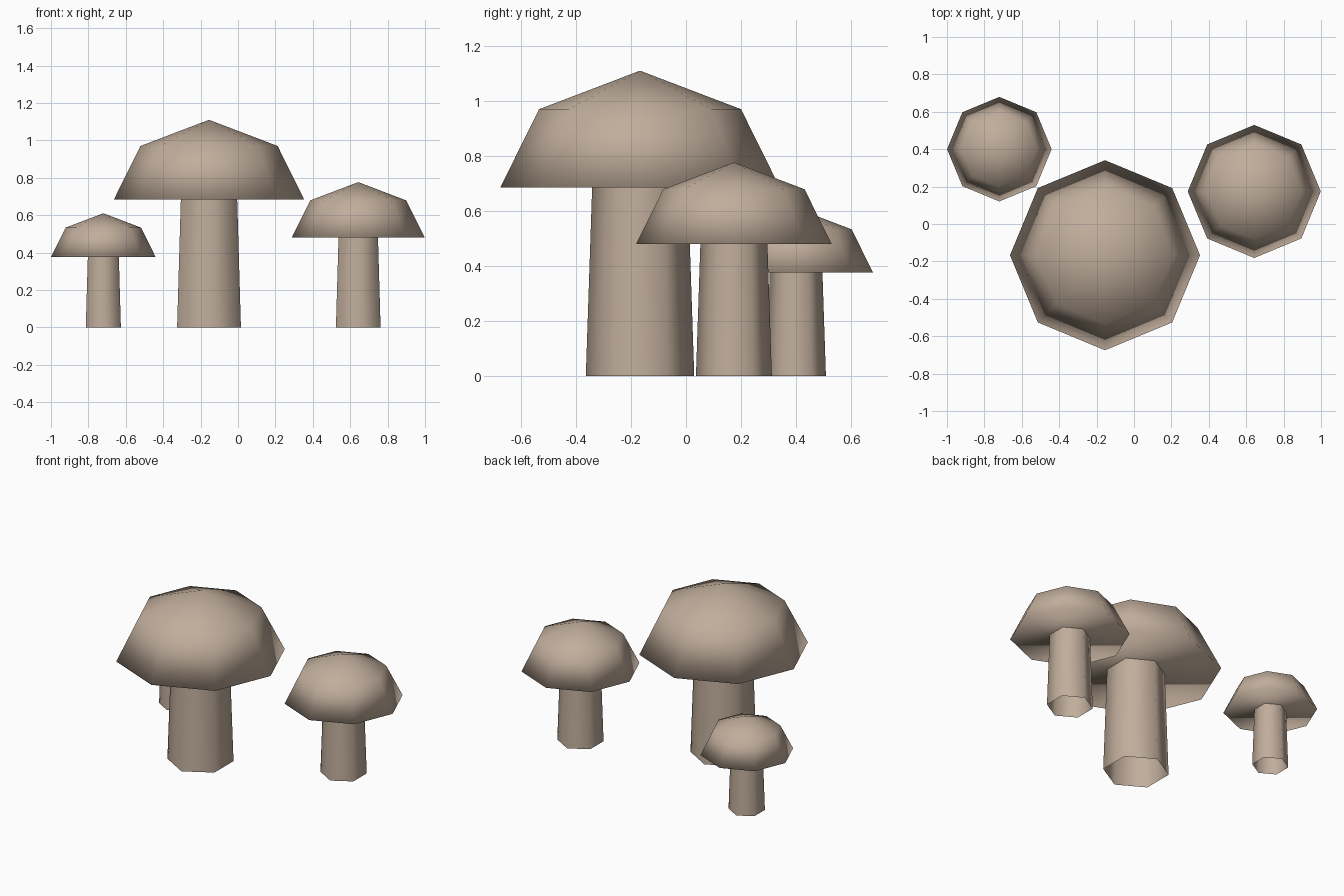
import bpy, bmesh, math

if "Cube" in bpy.data.objects:
    bpy.data.objects.remove(bpy.data.objects["Cube"])

mat = bpy.data.materials.new("mushroom beige")
mat.diffuse_color = (0.53, 0.42, 0.33, 1)
mat.use_nodes = True
mat.node_tree.nodes["Principled BSDF"].inputs["Base Color"].default_value = mat.diffuse_color


def ring(bm, sides, radius, z, turn=0.0):
    return [bm.verts.new((radius * math.cos(turn + math.tau * i / sides),
                          radius * math.sin(turn + math.tau * i / sides), z))
            for i in range(sides)]


def bridge(bm, low, high):
    n = len(low)
    for i in range(n):
        j = (i + 1) % n
        bm.faces.new((low[i], low[j], high[j], high[i]))


def finish(bm, name, x, y, scale):
    for f in bm.faces:
        f.smooth = True
    mesh = bpy.data.meshes.new(name)
    bm.to_mesh(mesh)
    bm.free()
    mesh.materials.append(mat)
    obj = bpy.data.objects.new(name, mesh)
    obj.location = (x, y, 0)
    obj.scale = (scale, scale, scale)
    bpy.context.collection.objects.link(obj)


def mushroom(label, x, y, scale):
    # Six-sided tapered stem, open at both ends
    bm = bmesh.new()
    bridge(bm, ring(bm, 6, 0.197, 0, math.pi / 2),
           ring(bm, 6, 0.174, 0.685, math.pi / 2))
    finish(bm, label + "_stem", x, y, scale)

    # Eight-sided cap with a flat underside, sloping wall and low peak
    bm = bmesh.new()
    rim = ring(bm, 8, 0.508, 0.685)
    shoulder = ring(bm, 8, 0.367, 0.97)
    bridge(bm, rim, shoulder)
    peak = bm.verts.new((0, 0, 1.11))
    for i in range(8):
        bm.faces.new((shoulder[i], shoulder[(i + 1) % 8], peak))
    bm.faces.new(rim[::-1])
    finish(bm, label + "_cap", x, y, scale)


# One large mushroom and two smaller copies
mushroom("large", -0.155, -0.167, 1.0)
mushroom("medium", 0.643, 0.174, 0.7)
mushroom("small", -0.72, 0.4, 0.55)
